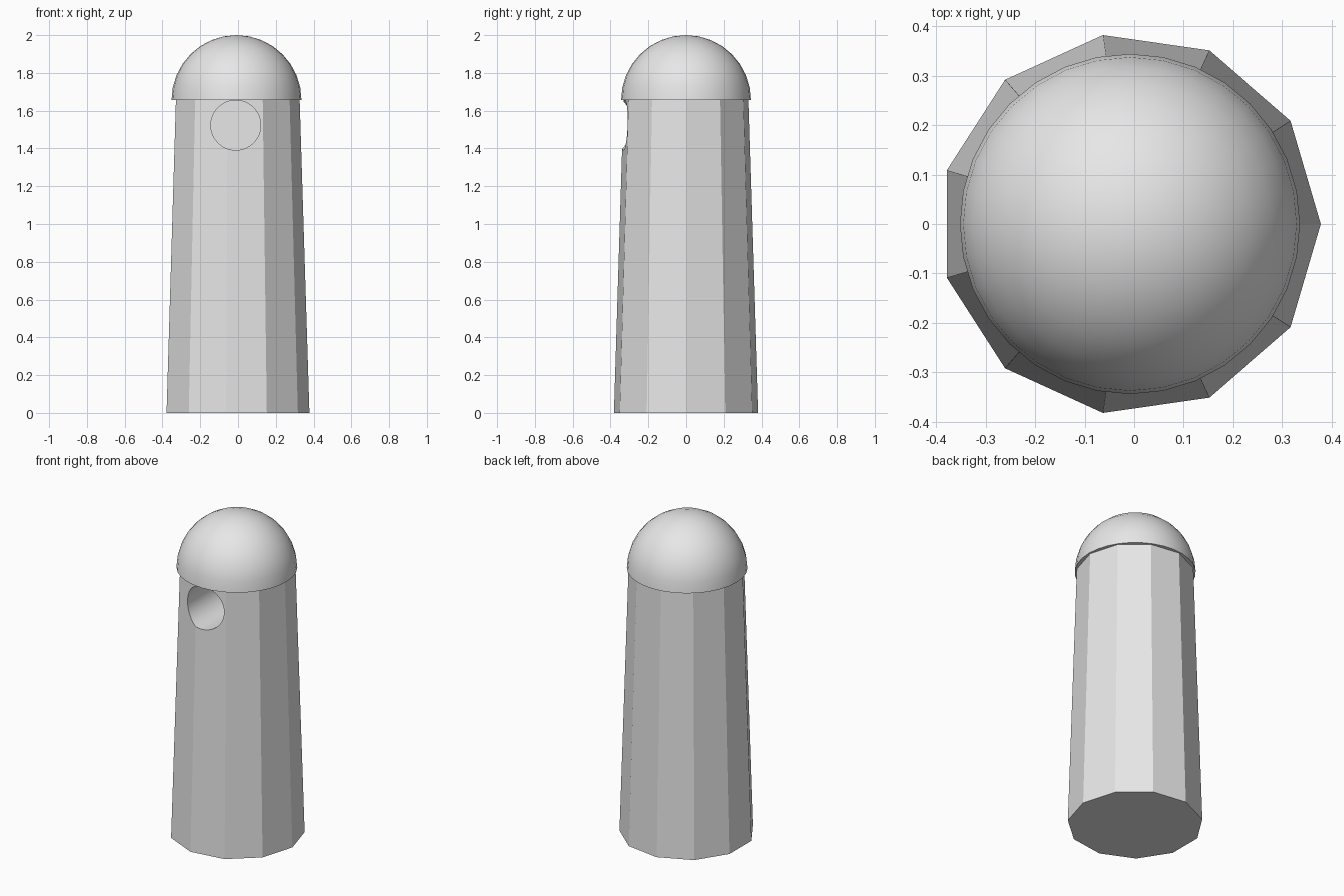
import bpy
import bmesh
from math import radians
from mathutils import Matrix

AXIS_X = -0.008      # the odd-sided tower is centred by its bounds
DOME_Z = 1.656
DOME_R = 0.344

if "Cube" in bpy.data.objects:
    bpy.data.objects.remove(bpy.data.objects["Cube"], do_unlink=True)

grey = bpy.data.materials.new("light_grey")
grey.use_nodes = True
grey.diffuse_color = (0.8, 0.8, 0.8, 1)
grey.node_tree.nodes["Principled BSDF"].inputs["Base Color"].default_value = (0.8, 0.8, 0.8, 1)


def add_object(name, bm):
    """Turn a bmesh into a grey scene object."""
    bmesh.ops.recalc_face_normals(bm, faces=bm.faces)
    mesh = bpy.data.meshes.new(name)
    bm.to_mesh(mesh)
    bm.free()
    mesh.materials.append(grey)
    obj = bpy.data.objects.new(name, mesh)
    bpy.context.scene.collection.objects.link(obj)
    return obj


def add_frustum(name, sides, r_start, r_end, length, matrix):
    """Capped cone section running along local z from the origin."""
    bm = bmesh.new()
    bmesh.ops.create_cone(bm, cap_ends=True, segments=sides, radius1=r_start,
                          radius2=r_end, depth=length,
                          matrix=matrix @ Matrix.Translation((0, 0, length / 2)))
    return add_object(name, bm)


# Tapered eleven-sided tower with one corner pointing along +x
tower_height = DOME_Z + 0.01
bm = bmesh.new()
bmesh.ops.create_cone(bm, cap_ends=True, segments=11, radius1=0.386, radius2=0.334,
                      depth=tower_height)
corner = max((v.co for v in bm.verts if v.co.z < 0), key=lambda c: c.x)
turn = Matrix.Rotation(-corner.to_2d().to_3d().angle((1, 0, 0)) * (1 if corner.y > 0 else -1), 4, "Z")
bmesh.ops.transform(bm, verts=bm.verts,
                    matrix=Matrix.Translation((AXIS_X, 0, tower_height / 2)) @ turn)
tower = add_object("tower", bm)

# Round blind hole bored into the front, just below the dome
bore = Matrix.Translation((-0.012, 0, 1.523)) @ Matrix.Rotation(radians(90), 4, "X")
cutter = add_frustum("hole_cutter", 64, 0.132, 0.132, 0.6, bore)
cutter.hide_render = True
for face in cutter.data.polygons:
    face.use_smooth = len(face.vertices) == 4

cut = tower.modifiers.new("hole", "BOOLEAN")
cut.operation = "DIFFERENCE"
cut.solver = "EXACT"
cut.object = cutter
bpy.context.view_layer.objects.active = tower
bpy.ops.object.modifier_apply(modifier=cut.name)
bpy.data.objects.remove(cutter, do_unlink=True)

# Smooth half-sphere dome with a flat underside
bm = bmesh.new()
bmesh.ops.create_uvsphere(bm, u_segments=32, v_segments=16, radius=DOME_R)
bmesh.ops.bisect_plane(bm, geom=bm.verts[:] + bm.edges[:] + bm.faces[:], dist=0.0001,
                       plane_co=(0, 0, 0), plane_no=(0, 0, 1), clear_inner=True)
bmesh.ops.holes_fill(bm, edges=[e for e in bm.edges if e.is_boundary], sides=0)
for face in bm.faces:
    face.smooth = len(face.verts) <= 4
bmesh.ops.translate(bm, verts=bm.verts, vec=(AXIS_X, 0, DOME_Z))
add_object("dome", bm)
